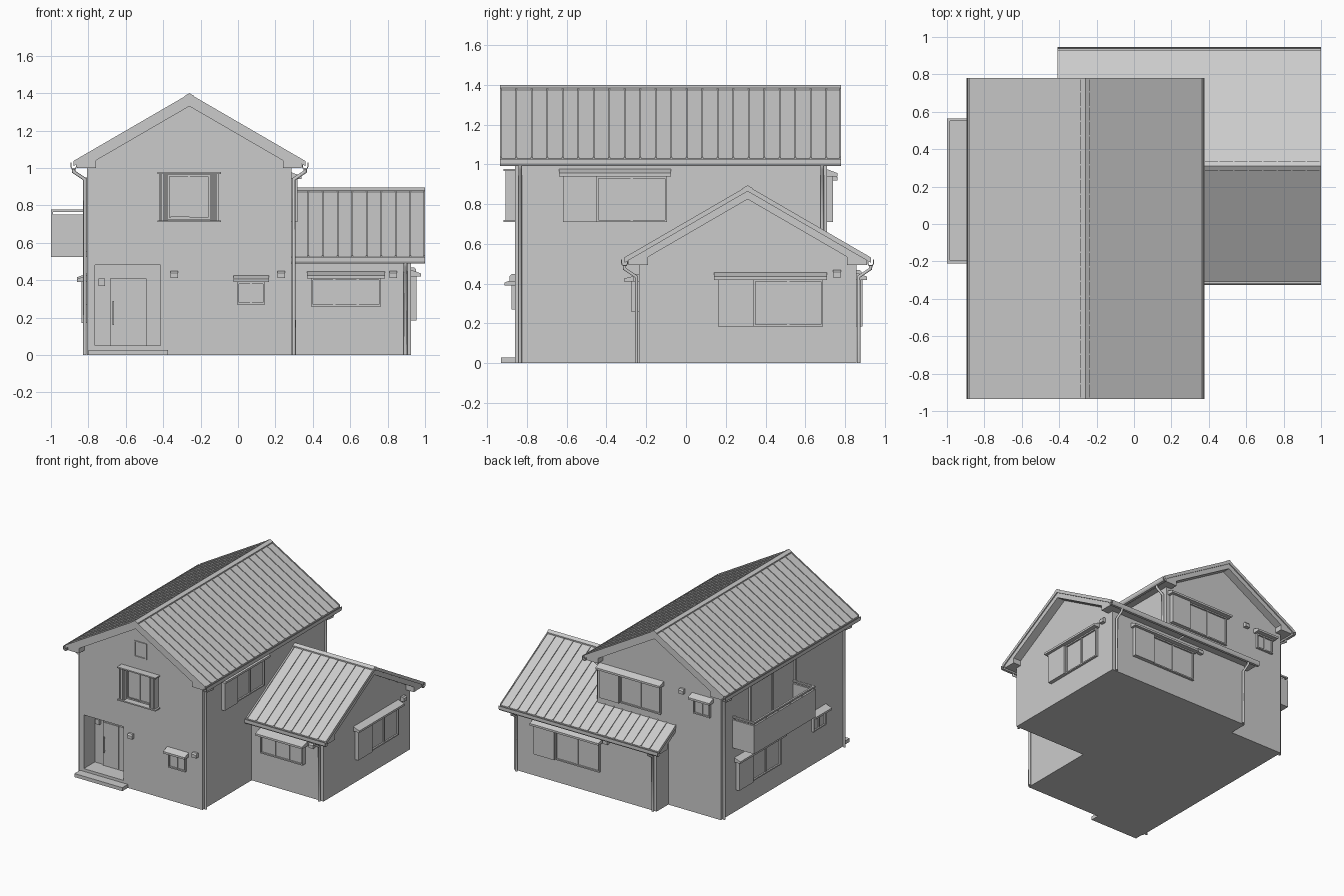
import bpy, bmesh

if "Cube" in bpy.data.objects:
    bpy.data.objects.remove(bpy.data.objects["Cube"])

# ---------- helpers: every solid is a 2D profile swept between two positions ----------
def prism(bm, prof, lo, hi, place):
    a = [bm.verts.new(place(p, q, lo)) for p, q in prof]
    b = [bm.verts.new(place(p, q, hi)) for p, q in prof]
    n = len(prof)
    bm.faces.new(a)
    bm.faces.new(b[::-1])
    for i in range(n):
        j = (i + 1) % n
        bm.faces.new((a[i], b[i], b[j], a[j]))

def finish(bm, name):
    bmesh.ops.recalc_face_normals(bm, faces=bm.faces[:])
    me = bpy.data.meshes.new(name)
    bm.to_mesh(me)
    bm.free()
    ob = bpy.data.objects.new(name, me)
    bpy.context.collection.objects.link(ob)
    return ob

def box(bm, s0, s1, d0, d1, z0, z1, place):
    prism(bm, [(d0, z0), (d1, z0), (d1, z1), (d0, z1)], s0, s1, place)

# wall placements: (distance out from wall, height, position along wall)
def front(y): return lambda d, z, s: (s, y - d, z)
def back(y): return lambda d, z, s: (s, y + d, z)
def right(x): return lambda d, z, s: (x + d, s, z)
def left(x): return lambda d, z, s: (x - d, s, z)

MX, MH, WY, WH, HALF, P = -.26, 1.39, .31, .885, .547, .58
XL, XR, YF, YB = MX - HALF, MX + HALF, -.86, .71      # main block
WXR, WXL, WF, WB = .925, -.34, WY - HALF, WY + HALF   # side wing
def main_at(side): return lambda u, z, s: (MX + side * u, s, MH + z)
def wing_at(side): return lambda u, z, s: (s, WY + side * u, WH + z)

# ---------- walls ----------
def gable_walls(H):
    return [(-HALF, -H), (HALF, -H), (HALF, -P * HALF - .03), (0, -.03), (-HALF, -P * HALF - .03)]

bm = bmesh.new()
prism(bm, gable_walls(MH), YF, YB, main_at(1))
walls = finish(bm, "main_walls")
bm = bmesh.new()
box(bm, -.765, -.415, -.14, .1, .05, .48, front(YF))
cutter = finish(bm, "porch_cutter")
cutter.hide_render = True
mod = walls.modifiers.new("porch", 'BOOLEAN')
mod.operation, mod.object, mod.solver = 'DIFFERENCE', cutter, 'EXACT'
bpy.context.view_layer.objects.active = walls
bpy.ops.object.modifier_apply(modifier="porch")
bpy.data.objects.remove(cutter)

bm = bmesh.new()
prism(bm, gable_walls(WH), XR, WXR, wing_at(1))
finish(bm, "wing_walls")
bm = bmesh.new()
u0 = YB - WY
prism(bm, [(u0, -WH), (HALF, -WH), (HALF, -P * HALF - .03), (u0, -P * u0 - .03)], WXL, XR, wing_at(1))
finish(bm, "wing_rear_walls")

# ---------- roofs: sheet, standing seams, verge boards with boxed eaves, gutters ----------
def slope(name, place, lo, hi, seams, u0=0.0, ua=.62):
    def strip(a, b, t, k): return [(a, t - P * a), (b, t - P * b), (b, k - P * b), (a, k - P * a)]
    bm = bmesh.new()
    prism(bm, strip(u0, ua, 0, -.02), lo, hi, place)
    for s in seams:
        prism(bm, strip(u0, ua, .007, -.003), s - .004, s + .004, place)
    finish(bm, name + "_roof")
    bm = bmesh.new()
    e = .008
    prism(bm, [(u0, -.02 - P * u0), (.6, -.02 - P * .6), (.6, -.39), (.5, -.39),
               (.5, -.06 - P * .5), (u0, -.06 - P * u0)], lo + e, hi - e, place)
    finish(bm, name + "_eaves")
    bm = bmesh.new()
    prism(bm, [(.602, -.368), (.602, -.385), (.609, -.397), (.629, -.397), (.636, -.385), (.636, -.362),
               (.631, -.362), (.631, -.383), (.627, -.391), (.611, -.391), (.607, -.383), (.607, -.368)],
          lo, hi, place)
    finish(bm, name + "_gutter")

def ridge_cap(name, place, lo, hi):
    bm = bmesh.new()
    w = .025
    prism(bm, [(-w, -P * w - .004), (-w, .01 - P * w), (0, .01), (w, .01 - P * w), (w, -P * w - .004), (0, -.004)],
          lo, hi, place)
    finish(bm, name)

step = 1.715 / 22
main_seams = [-.931 + step * i for i in range(1, 22)] + [-.931, .776]
for side, tag in ((1, "right"), (-1, "left")):
    slope("main_" + tag, main_at(side), -.935, .78, main_seams)
ridge_cap("main_ridge_cap", main_at(1), -.935, .78)
wing_seams = [.996] + [1.0 - step * i for i in range(1, 19)]
near = [s for s in wing_seams if s > XR + .01]
far = [s for s in wing_seams if s < XR - .01 and s > -.4] + [-.406]
slope("wing_front", wing_at(-1), XR, 1.0, near)
slope("wing_back", wing_at(1), XR, 1.0, near)
slope("wing_rear", wing_at(1), -.41, XR, far, u0)
ridge_cap("wing_ridge_cap", wing_at(1), XR, 1.0)

# ---------- downpipes ----------
def pipe(name, place, s, bottom):
    cu = bpy.data.curves.new(name, 'CURVE')
    cu.dimensions, cu.bevel_depth, cu.bevel_resolution = '3D', .01, 1
    pts = [(.619, -.39), (.619, -.41), (HALF + .012, -.45), (HALF + .012, bottom)]
    sp = cu.splines.new('POLY')
    sp.points.add(len(pts) - 1)
    for p, (u, z) in zip(sp.points, pts):
        p.co = (*place(u, z, s), 1)
    cu.use_fill_caps = True
    bpy.context.collection.objects.link(bpy.data.objects.new(name, cu))

pipe("downpipe_main_front_right", main_at(1), -.835, -MH)
pipe("downpipe_main_back_right", main_at(1), .685, -.72)
pipe("downpipe_main_front_left", main_at(-1), -.835, -MH)
pipe("downpipe_main_back_left", main_at(-1), .685, -MH)
pipe("downpipe_wing_front", wing_at(-1), .895, -WH)
pipe("downpipe_wing_back_right", wing_at(1), .895, -WH)
pipe("downpipe_wing_back_left", wing_at(1), -.315, -WH)

# ---------- windows: optional shutter case beside the glass, optional hood above ----------
def window(name, place, a, b, z0, z1, case=None, hood=True, depth=.018, panes=2):
    bm = bmesh.new()
    g0, g1 = a, b
    if case is not None:                     # shutter case fills the side beyond `case`
        if case - a < b - case:
            box(bm, a, case, 0, .03, z0, z1, place)
            g0 = case
        else:
            box(bm, case, b, 0, .03, z0, z1, place)
            g1 = case
    f = .01
    box(bm, g0 + f, g1 - f, 0, depth - .012, z0 + f, z1 - f, place)
    for s in (g0, g1 - f):
        box(bm, s, s + f, 0, depth, z0, z1, place)
    for z in (z0, z1 - f):
        box(bm, g0 + f, g1 - f, 0, depth, z, z + f, place)
    for i in range(1, panes):
        m = g0 + (g1 - g0) * i / panes
        box(bm, m - .006, m + .006, 0, depth - .005, z0 + f, z1 - f, place)
    finish(bm, name)
    if hood:
        bm = bmesh.new()
        d = depth + .035
        prism(bm, [(0, z1), (d, z1), (d, z1 + .016), (0, z1 + .036)], a - .02, b + .02, place)
        finish(bm, name + "_hood")

F, WFr, R, WR, B, WBk, L = front(YF), front(WF), right(XR), right(WXR), back(YB), back(WB), left(XL)
window("gable_vent", F, -.315, -.205, 1.07, 1.2, hood=False, depth=.008, panes=1)
window("hall_window", F, -.005, .145, .27, .39)
window("wing_bay_window", WFr, .39, .765, .26, .41, depth=.04, panes=3)
window("upper_right_window", R, -.62, -.095, .71, .94, case=-.45)
window("wing_right_window", WR, .16, .69, .185, .42, case=.34)
window("upper_back_window", B, -.28, .25, .71, .94, case=.08)
window("upper_back_small_window", B, -.72, -.57, .80, .92)
window("wing_back_window", WBk, .16, .73, .185, .42, case=.55)
window("lower_left_window", L, -.03, .52, .17, .40, case=.34)
window("lower_left_small_window", L, -.6, -.44, .27, .39)
window("balcony_window", L, -.22, .36, .55, .95, hood=False)

# upper front window with folded shutters between two shelves
window("upper_front_window", F, -.375, -.15, .725, .965, hood=False)
bm = bmesh.new()
for z in (.71, .968):
    box(bm, -.43, -.09, 0, .058, z, z + .01, F)
for s in (-.42, -.15):
    for i in range(4):
        box(bm, s + i * .012, s + i * .012 + .009, 0, .048, .72, .968, F)
box(bm, -.36, -.26, .02, .026, .733, .74, F)
finish(bm, "upper_front_shutters")

# ---------- vent hoods ----------
for i, (pl, s, z) in enumerate([(F, -.34, .43), (F, .23, .43), (WFr, .83, .43), (WR, .76, .45),
                                (WBk, .1, .45), (B, -.47, .95)]):
    bm = bmesh.new()
    prism(bm, [(0, z - .018), (.028, z - .018), (.028, z + .008), (.018, z + .018), (0, z + .018)],
          s - .02, s + .02, pl)
    finish(bm, f"vent_hood_{i}")

# ---------- entrance ----------
D = front(YF + .14)
bm = bmesh.new()
box(bm, -.80, -.375, 0, .07, 0, .028, F)
finish(bm, "porch_step")
bm = bmesh.new()
box(bm, -.685, -.49, 0, .012, .05, .41, D)
box(bm, -.68, -.545, .012, .018, .055, .4, D)
box(bm, -.535, -.5, .012, .016, .055, .4, D)
finish(bm, "front_door")
bm = bmesh.new()
box(bm, -.67, -.662, .026, .034, .16, .29, D)
for z in (.17, .272):
    box(bm, -.67, -.662, .016, .027, z, z + .008, D)
finish(bm, "door_handle")
bm = bmesh.new()
box(bm, -.745, -.71, 0, .025, .37, .41, D)
finish(bm, "mailbox")

# ---------- balcony ----------
bm = bmesh.new()
y0, y1, w, t = -.21, .565, 1.0 + XL, .015
box(bm, y0, y1, 0, w, .525, .54, L)
box(bm, y0, y1, w - t, w, .54, .75, L)
for s in (y0, y1 - t):
    box(bm, s, s + t, 0, w - t, .54, .75, L)
finish(bm, "balcony")
bm = bmesh.new()
box(bm, y0, y1, w - t, w, .765, .777, L)
for s in (y0, y1 - t):
    box(bm, s, s + t, 0, w - t, .765, .777, L)
for i in range(6):
    s = y0 + .004 + i * (y1 - y0 - .015) / 5
    box(bm, s, s + .007, w - .011, w - .004, .75, .765, L)
finish(bm, "balcony_rail")
